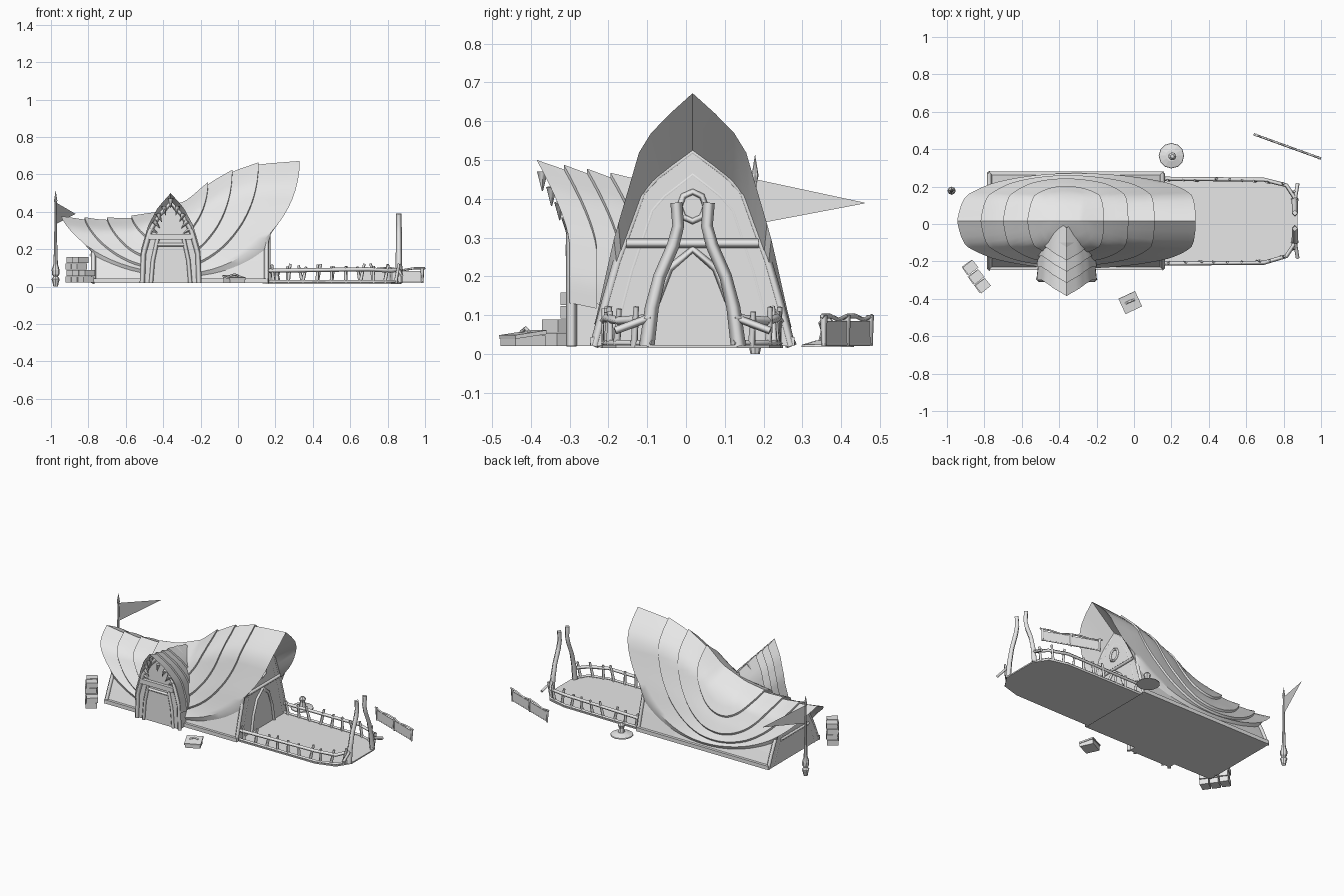
import bpy, bmesh, random
from math import sin, cos, pi, radians
from mathutils import Vector

random.seed(4)
cube = bpy.data.objects.get("Cube")
if cube:
    bpy.data.objects.remove(cube, do_unlink=True)

mat = bpy.data.materials.new("plain_grey")
mat.use_nodes = True
mat.diffuse_color = (0.8, 0.8, 0.8, 1)
mat.node_tree.nodes["Principled BSDF"].inputs["Base Color"].default_value = (0.8, 0.8, 0.8, 1)

YC = 0.017      # centre line of the hall
FLOOR = 0.02
PX = -0.36      # centre line of the porch


def lerp(table, x):
    if x <= table[0][0]:
        return table[0][1]
    for (a, p), (b, q) in zip(table, table[1:]):
        if x <= b:
            return p + (q - p) * (x - a) / (b - a)
    return table[-1][1]


def link(name, data):
    ob = bpy.data.objects.new(name, data)
    bpy.context.collection.objects.link(ob)
    data.materials.append(mat)
    return ob


def loft(name, rows, closed=False, caps=False, smooth=False):
    """Skin a list of equally long rows of points."""
    bm = bmesh.new()
    vs = [[bm.verts.new(p) for p in r] for r in rows]
    n = len(rows[0])
    for a, b in zip(vs, vs[1:]):
        for i in range(n if closed else n - 1):
            j = (i + 1) % n
            bm.faces.new((a[i], a[j], b[j], b[i]))
    if caps:
        bm.faces.new(vs[0])
        bm.faces.new(vs[-1][::-1])
    bmesh.ops.remove_doubles(bm, verts=bm.verts[:], dist=0.0004)
    bmesh.ops.recalc_face_normals(bm, faces=bm.faces[:])
    me = bpy.data.meshes.new(name)
    bm.to_mesh(me)
    bm.free()
    ob = link(name, me)
    if smooth:
        bpy.ops.object.select_all(action='DESELECT')
        ob.select_set(True)
        bpy.context.view_layer.objects.active = ob
        bpy.ops.object.shade_smooth_by_angle(angle=radians(35))
    return ob


def bar(name, pts, r, cyclic=False, taper=None):
    """Four-sided bar along a path."""
    cu = bpy.data.curves.new(name, 'CURVE')
    cu.dimensions = '3D'
    cu.bevel_depth, cu.bevel_resolution, cu.use_fill_caps = r, 0, True
    sp = cu.splines.new('POLY')
    sp.points.add(len(pts) - 1)
    for i, (q, p) in enumerate(zip(sp.points, pts)):
        q.co = (*p, 1)
        q.radius = taper[i] if taper else 1
    sp.use_cyclic_u = cyclic
    return link(name, cu)


def box(name, loc, size, rz=0, rx=0):
    bpy.ops.mesh.primitive_cube_add(size=1, location=loc, rotation=(rx, 0, rz))
    ob = bpy.context.object
    ob.name, ob.scale = name, size
    ob.data.materials.append(mat)
    return ob


def lathe(name, x, y, prof, n=8):
    rows = [[(x + r * cos(2 * pi * i / n), y + r * sin(2 * pi * i / n), z) for i in range(n)]
            for z, r in prof]
    return loft(name, rows, closed=True, caps=prof[-1][1] > 0 and prof[0][1] > 0)


# ---- hall profile: half width by drop from the ridge, ridge height along x
WIDTH = [(0, 0), (.137, .36), (.226, .52), (.4, .64), (.6, .78), (1, 1), (1.1, 1.04)]
RIDGE = [(-.945, .365), (-.74, .355), (-.58, .365), (-.42, .405), (-.28, .46),
         (-.15, .555), (-.016, .62), (.12, .655), (.33, .66)]
CEILING = [(-.78, .33), (-.4, .36), (-.15, .42), (.16, .525)]


def on_roof(x, t, side, ridge, lift=0):
    r = lerp(ridge, x)
    return (x, YC + side * .25 * lerp(WIDTH, t) * (1 + .03 * lift), r - t * (r - .05) + .012 * lift)


def hall_arch(x, k=1, ridge=None):
    r = ridge or lerp(CEILING, x)
    end = (r - FLOOR) / (r - .05)
    ts = [0, .137, .226, .4, .6, .8, end]
    half = [(t, -1) for t in reversed(ts)] + [(t, 1) for t in ts[1:]]
    return [(x, YC + s * .25 * k * lerp(WIDTH, t), r - t * (r - .05)) for t, s in half]


# ---- swooping roof in nested overlapping layers: west end, east end, depth
LAYERS = [(-.945, .33, .98), (-.82, .11, .9), (-.7, -.03, .78), (-.57, -.16, .52), (-.45, -.25, 0)]
N = 72


def layer_edge(k, a):
    w, e, d = LAYERS[k]
    return ((w + e) / 2 + (e - w) / 2 * cos(a),
            d * abs(sin(a)) ** (1.25 - .25 * cos(a)), 1 if sin(a) >= 0 else -1)


for k in range(len(LAYERS) - 1):
    rows = [[] for _ in range(6)]
    for i in range(N):
        a = 2 * pi * i / N
        (x0, t0, s), (x1, t1, _) = layer_edge(k + 1, a), layer_edge(k, a)
        for j in range(5):
            v = j / 4
            rows[j].append(on_roof(x0 + (x1 - x0) * v, t0 + (t1 - t0) * v, s, RIDGE, v))
        if k == 0:      # soffit back to the walls
            rows[5].append(on_roof(min(.16, max(-.78, x1)), t1, s, CEILING, -.3))
        else:
            rows[5].append(on_roof(x1, t1, s, RIDGE, -.1))
    loft(f"roof_layer_{k + 1}", rows, closed=True, smooth=True)

# ---- hall walls, corner frames and sills
loft("hall_walls", [hall_arch(x, .985) for x in (-.78, -.5, -.3, -.1, .16)], closed=True, caps=True)
for label, x in (("east", .153), ("west", -.773)):
    bar(label + "_end_frame", hall_arch(x, .985), .013)
    bar(label + "_inner_frame", hall_arch(x, .8, lerp(CEILING, x) - .06), .01)
for label, s in (("front", -1), ("back", 1)):
    box(label + "_sill", (-.31, YC + s * .252, .032), (.94, .022, .024))

# ---- east gable: beam, round window and pointed door
G = .164
bar("gable_beam", [(G, YC - .17, .285), (G, YC + .17, .285)], .012)
bar("gable_window", [(G, YC + .034 * cos(i * pi / 4), .38 + .038 * sin(i * pi / 4))
                     for i in range(8)], .008, cyclic=True)
DOOR = [(.115, .02), (.095, .13), (.06, .22), (0, .27)]
bar("gable_door_frame", [(G, YC - y, z) for y, z in DOOR] + [(G, YC + y, z) for y, z in DOOR[-2::-1]], .01)
bar("west_beam", [(-.785, YC - .14, .17), (-.785, YC + .14, .17)], .01)

# ---- porch
ARCH = [(0, 0), (.15, .065), (.35, .115), (.64, .152), (1, .158)]
PORCH_RIDGE = [(-.385, .488), (-.02, .425)]


def porch_pt(s, y, k=1, top=None, lift=0):
    t = abs(s)
    z = top or lerp(PORCH_RIDGE, y)
    x = lerp(ARCH, t) * k * (1 + .05 * lift)
    return (PX + (x if s > 0 else -x), y, z - t * (z - FLOOR) + .012 * lift)


def sweep(t):
    return .085 * (1 - (1 - min(1, t / .45)) ** 1.5)


S = [i / 14 for i in range(-14, 15)]
STEPS = [-.385, -.315, -.255, -.195, -.02]
for k in range(4):
    rows = []
    for j in range(4):
        v = j / 3
        y = STEPS[k + 1] + (STEPS[k] - STEPS[k + 1]) * v
        rows.append([porch_pt(s * .78, y + sweep(abs(s) * .78), lift=v) for s in S])
    if k == 0:
        rows.append([porch_pt(s * .78, -.285, .9, .45) for s in S])
    else:
        rows.append([porch_pt(s * .78, STEPS[k] + sweep(abs(s) * .78), lift=-.1) for s in S])
    loft(f"porch_roof_layer_{k + 1}", rows, smooth=True)
loft("porch_walls", [[porch_pt(s, y, .95, .45) for s in S] for y in (-.29, -.1)], closed=True, caps=True)
bar("porch_arch_frame", [porch_pt(s, -.295, .96, .45) for s in S], .014)
box("porch_beam", (PX, -.3, .267), (.23, .02, .03))
for s in (-1, 1):
    bar("porch_door_post", [(PX + s * .105, -.295, .02), (PX + s * .095, -.295, .14),
                            (PX + s * .07, -.295, .255)], .011)
bar("porch_door_lintel", [(PX - .075, -.295, .225), (PX + .075, -.295, .225)], .009)

# ---- carved teeth around the porch arch
for i in range(-5, 6):
    s = i * .088
    p = Vector(porch_pt(s, -.37 + sweep(abs(s)), .95, .47))
    d = (Vector((PX, p.y, .24)) - p).normalized()
    bar("arch_tooth", [p, p + d * .05], .014, taper=[1, .1])

# ---- yard deck
EDGE = [(.16, .25), (.7, .245), (.82, .215), (.875, .13), (.875, -.095),
        (.82, -.18), (.7, -.215), (.16, -.22)]
loft("yard_deck", [[(x, y, z) for x, y in EDGE] for z in (.015, .023)], closed=True, caps=True)

# ---- fence: rails and leaning stakes on both sides of the gate
for label, path in (("back", EDGE[:4]), ("front", EDGE[:3:-1])):
    mid = -1 if label == "front" else 1
    bar(label + "_rail", [(x - .005, y - mid * .008, .085 + .008 * (i % 2))
                          for i, (x, y) in enumerate(path)], .011)
    bar(label + "_kerb", [(x - .005, y - mid * .008, .028) for x, y in path], .008)
    for (ax, ay), (bx, by) in zip(path, path[1:]):
        n = max(1, round((bx - ax) / .075))
        for i in range(n):
            u = (i + .4) / n
            x, y = ax + (bx - ax) * u, ay + (by - ay) * u - mid * .012
            lean = random.uniform(-.025, .025)
            bar("fence_stake", [(x, y, .02), (x + lean, y + lean * .3, random.uniform(.105, .125))],
                .009, taper=[1.1, .8])

# ---- gate: two curved posts leaning together
for s in (-1, 1):
    bar("gate_post", [(.86, YC + s * y, z) for y, z in
                      ((.118, .02), (.105, .12), (.085, .2), (.05, .28), (.037, .33), (.042, .39))],
        .018, taper=[1.1, 1, .9, .9, .85, .85])
    bar("gate_foot", [(.875, YC + s * .2, .06), (.862, YC + s * .12, .09)], .01)

# ---- loose fence panel
A, B = Vector((.64, .48, 0)), Vector((1.0, .35, 0))
turn = (B - A).to_2d().angle_signed(Vector((1, 0)))
for u in (.04, .5, .96):
    p = A.lerp(B, u)
    bar("panel_post", [p + Vector((0, 0, .02)), p + Vector((0, 0, .1))], .008, taper=[.8, 1.2])
for u in (.27, .73):
    p = A.lerp(B, u)
    box("panel_board", (p.x, p.y, .055), (.165, .005, .06), rz=turn)
bar("panel_top_rail", [A.lerp(B, i / 6) + Vector((0, 0, .098 - .01 * (i % 3 == 1))) for i in range(7)], .006)
bar("panel_low_rail", [A.lerp(B, u) + Vector((0, 0, .026)) for u in (.03, .97)], .005)

# ---- flagpole and pennant
lathe("flagpole", -.975, .178, [(0, .012), (.02, .016), (.04, .022), (.055, .012), (.065, .02),
      (.09, .021), (.12, .012), (.2, .009), (.44, .005), (.46, .009), (.515, 0)])
loft("pennant", [[(-.973, .18, .45), (-.973, .18, .335)], [(-.87, .46, .39), (-.87, .46, .388)]])

# ---- round mound with a peg
lathe("mound", .2, .365, [(.018, .068), (.024, .066), (.035, .03), (.036, .012)], 12)
lathe("mound_peg", .205, .362, [(.03, .022), (.06, .015), (.08, .022), (.094, .01)], 7)

# ---- stacked blocks
for x, y, count in ((-.88, -.232, 4), (-.848, -.283, 4), (-.813, -.33, 2)):
    for i in range(count):
        box("stacked_block", (x + .006 * (i % 2), y, .0375 + .035 * i), (.052, .066, .033),
            rz=radians(35 - 90) + .06 * (i % 2))

# ---- low crate with a lid
box("crate", (-.02, -.42, .034), (.09, .085, .028), rz=radians(25))
box("crate_lid", (-.02, -.42, .05), (.098, .09, .01), rz=radians(25), rx=radians(8))
bar("crate_handle", [(-.045, -.425, .056), (-.02, -.413, .066), (.002, -.405, .058)], .006)
